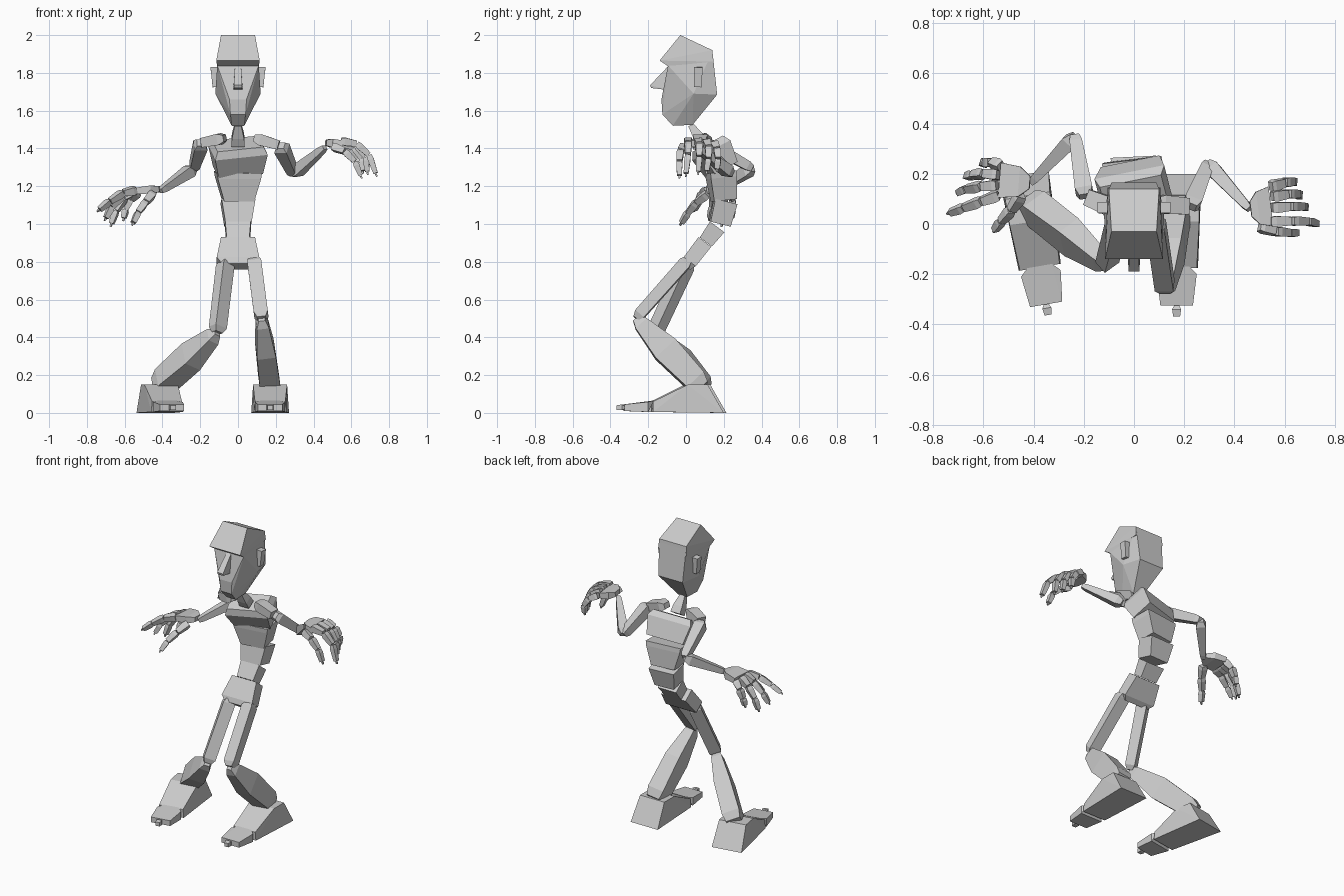
import bpy, bmesh
from mathutils import Vector as V


def finish(name, bm):
    bmesh.ops.recalc_face_normals(bm, faces=bm.faces)
    me = bpy.data.meshes.new(name)
    bm.to_mesh(me)
    bm.free()
    ob = bpy.data.objects.new(name, me)
    bpy.context.collection.objects.link(ob)
    return ob


def limb(name, a, b, ref, prof):
    """Loft rectangles (t, width, depth) along a-b; ref is the depth direction."""
    a, b = V(a), V(b)
    ax = (b - a).normalized()
    d = V(ref)
    d = (d - ax * d.dot(ax)).normalized()
    w = d.cross(ax)
    bm = bmesh.new()
    rings = []
    for t, ww, dd in prof:
        c = a.lerp(b, t)
        rings.append([bm.verts.new(c + w * (sx * ww / 2) + d * (sy * dd / 2))
                      for sx, sy in ((-1, -1), (1, -1), (1, 1), (-1, 1))])
    for r0, r1 in zip(rings, rings[1:]):
        for i in range(4):
            j = (i + 1) % 4
            bm.faces.new((r0[i], r0[j], r1[j], r1[i]))
    bm.faces.new(rings[0])
    bm.faces.new(rings[-1])
    return finish(name, bm)


def hull(name, pts, loc=(0, 0, 0), rot=0):
    """Convex block from half-points mirrored across x."""
    bm = bmesh.new()
    for x, y, z in pts:
        for s in (1, -1):
            bm.verts.new((s * x, y, z))
    bmesh.ops.convex_hull(bm, input=bm.verts)
    bmesh.ops.delete(bm, geom=[v for v in bm.verts if not v.link_faces], context='VERTS')
    bmesh.ops.dissolve_limit(bm, angle_limit=0.03, verts=bm.verts, edges=bm.edges)
    ob = finish(name, bm)
    ob.location = loc
    ob.rotation_euler[2] = rot
    return ob


def finger(name, pts, ref, w):
    """Chain of tapering blocks with a small nub at the tip."""
    pts = [V(p) for p in pts]
    for i, (a, b) in enumerate(zip(pts, pts[1:])):
        k = w * (1 - 0.12 * i)
        limb(f"{name}_{i + 1}", a, a.lerp(b, 0.96), ref,
             [(0, k * .85, k * .8), (.25, k, k), (1, k * .8, k * .75)])
    tip = pts[-1] + (pts[-1] - pts[-2]).normalized() * 0.015
    limb(name + "_tip", pts[-1], tip, ref, [(0, .012, .012), (1, .008, .008)])


# Head: face block, cap with overhanging brow, nose, ears
hull("face", [(.11, -.095, 1.84), (.10, .14, 1.915), (.09, .165, 1.685), (.12, .04, 1.69),
              (.045, -.13, 1.66), (.04, -.125, 1.58), (.033, -.07, 1.52), (.033, .035, 1.525)])
hull("cap", [(.09, -.03, 2.0), (.10, .14, 1.92), (.115, -.14, 1.865),
             (.11, -.095, 1.835), (.105, .145, 1.86)])
hull("nose", [(.016, -.09, 1.84), (.022, -.19, 1.735), (.025, -.10, 1.71), (.02, -.185, 1.72)])
for s, n in ((1, "right"), (-1, "left")):
    limb("ear_" + n, (s * .122, .062, 1.725), (s * .126, .066, 1.83), (0, 1, 0),
         [(0, .024, .04), (1, .04, .045)])

# Neck and spine blocks, pelvis upward
limb("neck", (0, .09, 1.425), (0, .025, 1.525), (0, 1, 0),
     [(0, .07, .06), (.4, .065, .055), (1, .035, .03)])
limb("pelvis", (0, .0, .775), (0, .10, .905), (0, 1, 0),
     [(0, .17, .055), (.2, .225, .08), (1, .18, .085)])
limb("waist", (0, .105, .905), (0, .165, .985), (0, 1, 0),
     [(0, .12, .08), (1, .135, .095)])
limb("belly", (0, .18, 1.0), (0, .21, 1.12), (-.05, 1, 0),
     [(0, .14, .11), (1, .18, .12)])
limb("ribs", (0, .2, 1.125), (0, .185, 1.275), (-.12, 1, 0),
     [(0, .16, .12), (.8, .23, .14), (1, .24, .14)])
limb("chest", (0, .19, 1.285), (0, .115, 1.425), (-.2, 1, 0),
     [(0, .24, .14), (.75, .285, .17), (1, .25, .13)])

# Collars and arms
ARM = [(0, .045, .04), (.1, .07, .065), (.9, .05, .05), (1, .035, .035)]
FORE = [(0, .035, .035), (.12, .06, .06), (.9, .035, .035), (1, .025, .025)]
joints = {
    "left": [(-.07, .06, 1.455), (-.195, .11, 1.43), (-.235, .35, 1.295), (-.41, .165, 1.175)],
    "right": [(.085, .08, 1.455), (.225, .07, 1.415), (.295, .24, 1.265), (.46, .06, 1.405)],
}
for n, (c, sh, el, wr) in joints.items():
    limb("collar_" + n, c, V(c).lerp(V(sh), .93), (0, 1, 0),
         [(0, .035, .05), (.25, .06, .075), (1, .05, .065)])
    limb("upper_arm_" + n, sh, el, (0, 0, 1), ARM)
    limb("forearm_" + n, el, wr, (0, 0, 1), FORE)

# Left hand: spread, reaching out
limb("palm_left", (-.415, .165, 1.185), (-.535, .175, 1.175), (0, 0, 1),
     [(0, .05, .03), (.35, .12, .045), (1, .14, .035)])
left = {
    "index": [(-.54, .115, 1.18), (-.61, .09, 1.165), (-.68, .065, 1.12), (-.735, .045, 1.075)],
    "middle": [(-.545, .155, 1.185), (-.61, .15, 1.155), (-.67, .14, 1.09), (-.70, .125, 1.03)],
    "ring": [(-.54, .195, 1.18), (-.60, .20, 1.14), (-.645, .195, 1.07), (-.67, .19, 1.0)],
    "little": [(-.53, .23, 1.17), (-.57, .245, 1.13), (-.595, .245, 1.075), (-.605, .24, 1.03)],
    "thumb": [(-.45, .115, 1.16), (-.49, .055, 1.115), (-.53, .01, 1.06), (-.555, -.025, 1.005)],
}
for n, p in left.items():
    finger("left_" + n, p, (.6, 0, 1), .042)

# Right hand: arched, drooping fingers
limb("palm_right", (.465, .06, 1.43), (.545, .07, 1.425), (0, 0, 1),
     [(0, .06, .03), (.35, .13, .045), (1, .16, .035)])
right = {
    "index": [(.545, .01, 1.44), (.63, .012, 1.425), (.695, .01, 1.365), (.73, 0, 1.265)],
    "middle": [(.55, .065, 1.44), (.625, .07, 1.42), (.675, .07, 1.355), (.685, .065, 1.275)],
    "ring": [(.55, .11, 1.435), (.615, .12, 1.405), (.655, .12, 1.345), (.66, .11, 1.28)],
    "little": [(.545, .15, 1.425), (.60, .165, 1.395), (.635, .17, 1.345), (.635, .165, 1.29)],
    "thumb": [(.50, -.01, 1.41), (.565, -.03, 1.385), (.62, -.035, 1.33), (.65, -.035, 1.255)],
}
for n, p in right.items():
    finger("right_" + n, p, (1, 0, .6), .042)

# Legs
THIGH = [(0, .05, .045), (.06, .075, .065), (.93, .075, .06), (1, .045, .035)]
SHIN = [(0, .035, .04), (.08, .065, .08), (.45, .10, .145), (.9, .11, .12), (1, .09, .08)]
legs = {
    "left": [(-.065, .01, .80), (-.11, -.165, .425), (-.42, .085, .14)],
    "right": [(.085, .01, .81), (.125, -.265, .50), (.17, .085, .135)],
}
for n, (hip, knee, ankle) in legs.items():
    fwd = V(knee) - V(hip)
    limb("thigh_" + n, hip, knee, V(ankle) - V(knee), THIGH)
    limb("shin_" + n, knee, ankle, fwd, SHIN)

# Feet with separate toe block and nub
for n, x, r in (("left", -.405, .17), ("right", .17, 0)):
    at = (x, 0, 0)
    hull("foot_" + n, [(.10, .2, 0), (.09, .115, .15), (.09, .01, .15),
                       (.08, -.175, .06), (.085, -.175, .005)], at, r)
    hull("toe_" + n, [(.08, -.2, .058), (.08, -.2, .005), (.065, -.325, .045),
                      (.065, -.325, .01), (.05, -.17, .065)], at, r)
    hull("toe_tip_" + n, [(.01, -.325, .035), (.01, -.325, .02), (.018, -.34, .045),
                          (.018, -.34, .015), (.014, -.368, .04), (.014, -.368, .015)], at, r)
